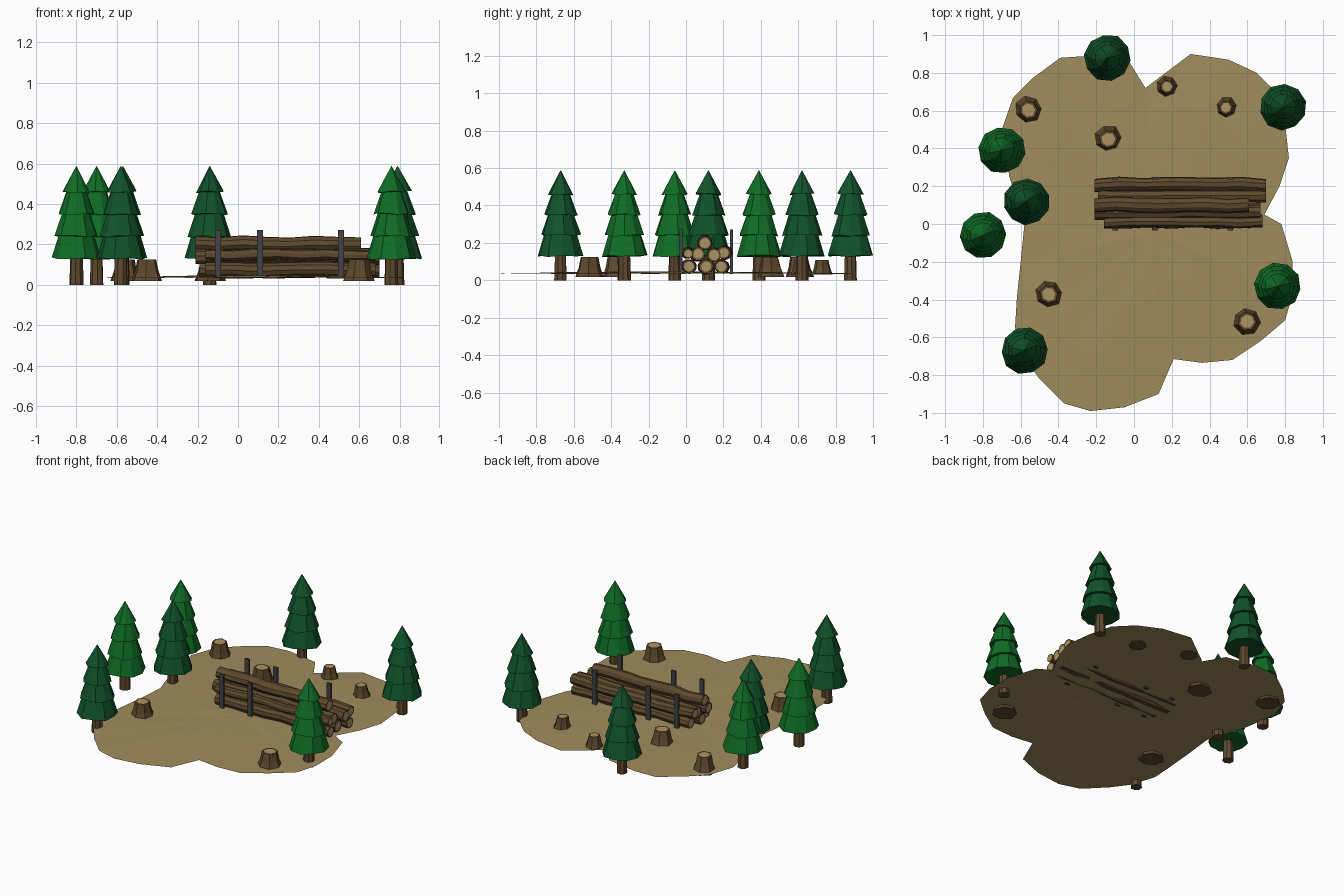
import bpy, bmesh, math, random
from mathutils import Matrix, Vector

random.seed(4)
cube = bpy.data.objects.get("Cube")
if cube:
    bpy.data.objects.remove(cube, do_unlink=True)


def material(name, *rgb):
    col = [((c / 255 + 0.055) / 1.055) ** 2.4 for c in rgb] + [1]
    m = bpy.data.materials.new(name)
    m.use_nodes = True
    m.diffuse_color = col
    bsdf = m.node_tree.nodes["Principled BSDF"]
    bsdf.inputs["Base Color"].default_value = col
    bsdf.inputs["Roughness"].default_value = 0.9
    return m


EARTH = material("dry earth", 160, 140, 93)
BARK = material("brown bark", 94, 73, 45)
WOOD = material("cut wood", 172, 148, 98)
LIGHT = material("light green needles", 15, 108, 38)
DARK = material("dark green needles", 16, 82, 42)
METAL = material("dark metal", 68, 68, 72)


def finish(bm, name, mats, matrix=None):
    bmesh.ops.recalc_face_normals(bm, faces=bm.faces)
    mesh = bpy.data.meshes.new(name)
    if matrix:
        bm.transform(matrix)
    bm.to_mesh(mesh)
    bm.free()
    for m in mats:
        mesh.materials.append(m)
    ob = bpy.data.objects.new(name, mesh)
    bpy.context.collection.objects.link(ob)
    return ob


def loft(bm, rings, sides, spin=0.0, rough=0.0, cap=0):
    """Join rings of (radius, centre); close both ends with the cap material."""
    wobble = [1 + random.uniform(-rough, rough) for _ in range(sides)]
    loops = []
    for radius, centre in rings:
        loop = []
        for i in range(sides):
            a = spin + math.tau * i / sides
            r = radius * wobble[i]
            loop.append(bm.verts.new(Vector(centre) + Vector((r * math.cos(a), r * math.sin(a), 0))))
        loops.append(loop)
    for low, high in zip(loops, loops[1:]):
        for i in range(sides):
            j = (i + 1) % sides
            bm.faces.new((low[i], low[j], high[j], high[i]))
    for end in (loops[0], loops[-1]):
        bm.faces.new(end).material_index = cap


# Clearing: a thin, slightly domed sheet with a lobed outline
OUTLINE = [
    (.06, .72), (.3, .9), (.5, .87), (.65, .8), (.76, .69), (.8, .53), (.82, .35),
    (.77, .2), (.69, .05), (.78, 0), (.84, -.2), (.84, -.37), (.8, -.51), (.67, -.62),
    (.52, -.72), (.36, -.735), (.21, -.715), (.13, -.9), (-.05, -.97), (-.23, -.99),
    (-.37, -.95), (-.5, -.82), (-.58, -.71), (-.63, -.55), (-.62, -.39), (-.6, -.2),
    (-.58, 0), (-.66, .25), (-.7, .5), (-.64, .67), (-.54, .77), (-.39, .88),
    (-.24, .89), (-.02, .85)]
bm = bmesh.new()
middle = Vector((.1, -.05, 0))
previous = None
for t in (1, .7, .4):
    loop = []
    for x, y in OUTLINE:
        p = middle.lerp(Vector((x, y, 0)), t)
        p.z = .046 - .01 * t * t + random.uniform(-.002, .002)
        loop.append(bm.verts.new(p))
    if previous:
        for i in range(len(loop)):
            j = (i + 1) % len(loop)
            bm.faces.new((previous[i], previous[j], loop[j], loop[i]))
    previous = loop
hub = bm.verts.new(middle + Vector((0, 0, .046)))
for i in range(len(previous)):
    bm.faces.new((previous[i], previous[(i + 1) % len(previous)], hub))
finish(bm, "clearing_ground", [EARTH])

# Pines: trunk plus four stacked skirts of needles
TIERS = [(.13, .124, .085), (.24, .108, .064), (.35, .09, .044), (.46, .07, .001)]


def pine(x, y, needles):
    place = Matrix.Translation((x, y, 0))
    bm = bmesh.new()
    loft(bm, [(.035, (0, 0, 0)), (.03, (0, 0, .16))], 8, random.random(), .05)
    finish(bm, "pine_trunk", [BARK], place)
    bm = bmesh.new()
    spin = random.random()
    for z, low, top in TIERS:
        loft(bm, [(low, (0, 0, z)), (top, (0, 0, z + .128))], 10, spin, .03)
        spin += .12
    for v in bm.verts:
        if v.co.z < .5:
            v.co.z += random.uniform(-.006, .006)
    finish(bm, "pine_needles", [needles], place)


for x, y in [(-.14, .88), (.79, .62), (-.57, .12), (-.58, -.67)]:
    pine(x, y, DARK)
for x, y in [(-.7, .39), (-.8, -.06), (.76, -.33)]:
    pine(x, y, LIGHT)

# Stumps: flared bark with a pale cut face inside the rim
for x, y, s in [(-.56, .61, 1), (-.14, .455, 1), (-.45, -.37, 1),
                (.595, -.515, 1), (.175, .73, .74), (.49, .62, .74)]:
    bm = bmesh.new()
    dx, dy = random.uniform(-.008, .008), random.uniform(-.01, .004)
    top = (dx, dy, .107)
    loft(bm, [(.078, (0, 0, 0)), (.06, (dx / 2, dy / 2, .05)), (.048, top), (.036, top)],
         7, random.random(), .07, cap=1)
    bm.faces.ensure_lookup_table()
    bm.faces[-2].material_index = 0
    finish(bm, "stump", [BARK, WOOD], Matrix.Translation((x, y, .018 + .012 * (s < 1))) @ Matrix.Scale(s, 4))

# Log pile: slightly crooked logs lying along x, pale at both ends
LOGS = [(.015, .075, .036), (.105, .073, .037), (.192, .075, .036), (.06, .137, .037),
        (.15, .137, .037), (.008, .148, .028), (.207, .148, .035), (.1, .202, .038)]
for n, (y, z, r) in enumerate(LOGS):
    start = -.16 if y < .02 else -.21 + .02 * (n % 3)
    end = .68 if y < .02 else .7 - .03 * (n % 2)
    if n == 7:
        start, end = -.21, .61
    steps = 7
    rings = []
    for k in range(steps + 1):
        bend = (random.uniform(-.006, .006), random.uniform(-.006, .006))
        rings.append((r * random.uniform(.94, 1.06), (*bend, start + (end - start) * k / steps)))
    rings = [(r * .74, rings[0][1])] + rings + [(r * .74, rings[-1][1])]
    bm = bmesh.new()
    loft(bm, rings, 9, random.random(), .05, cap=1)
    # local z runs along the log, so map it onto world x
    lay = Matrix(((0, 0, 1, 0), (1, 0, 0, y), (0, 1, 0, z), (0, 0, 0, 1)))
    finish(bm, "log", [BARK, WOOD], lay)

# Metal stakes holding the pile on both sides
for x in (-.1, .11, .51):
    for y in (-.027, .243):
        bm = bmesh.new()
        bmesh.ops.create_cube(bm, size=1)
        finish(bm, "stake", [METAL],
               Matrix.Translation((x, y, .153)) @ Matrix.Diagonal((.03, .014, .236, 1)))
